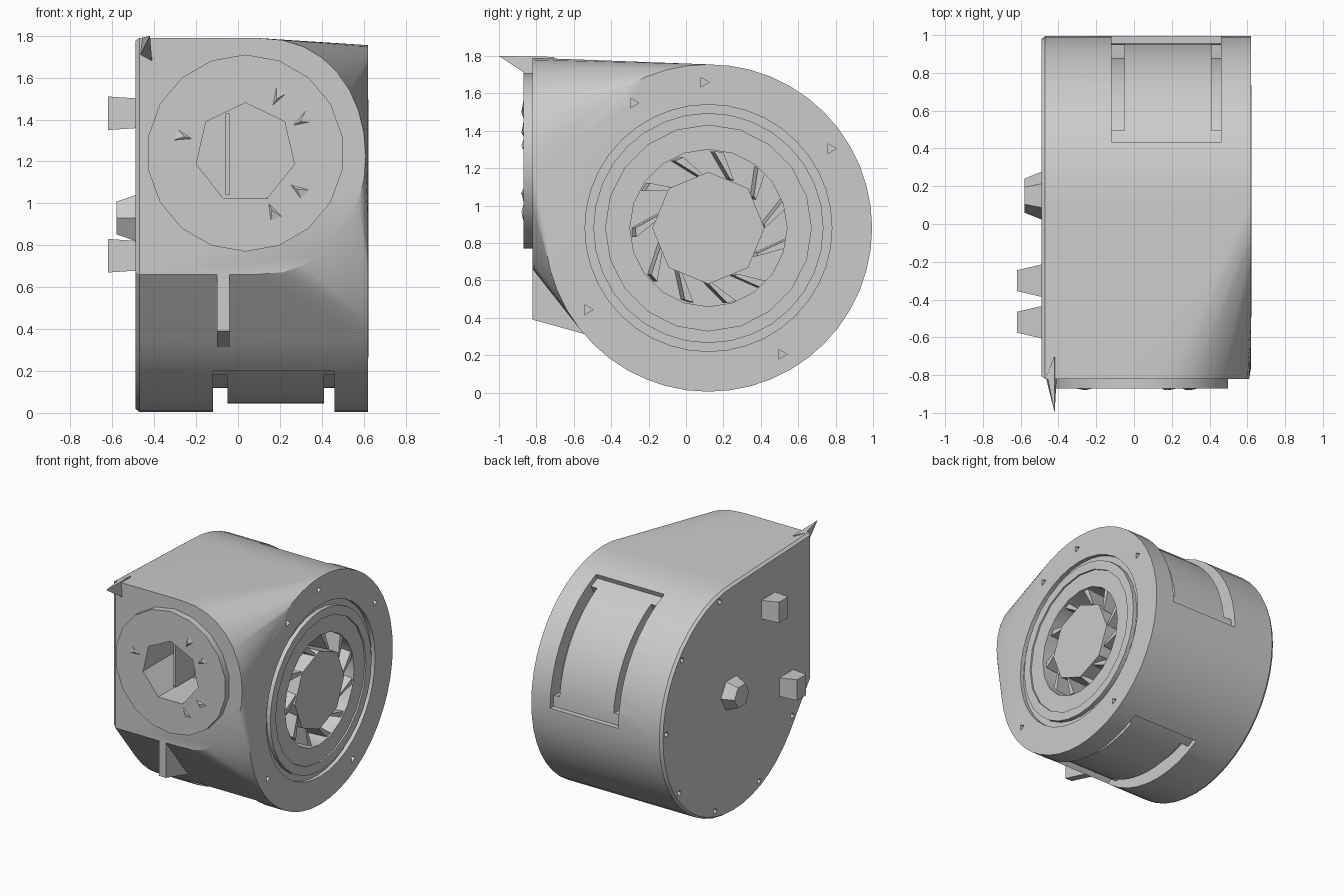
import bpy, bmesh, random
from math import sin, cos, pi, radians
from mathutils import Matrix, Vector

random.seed(4)
cube = bpy.data.objects.get("Cube")
if cube:
    bpy.data.objects.remove(cube, do_unlink=True)

metal = bpy.data.materials.new("light_grey_metal")
metal.use_nodes = True
grey = (0.6, 0.6, 0.6, 1)
metal.diffuse_color = grey
metal.node_tree.nodes["Principled BSDF"].inputs["Base Color"].default_value = grey

CY, CZ, R = 0.12, 0.88, 0.875      # scroll centre and radius
OX, OZ = 0.035, 1.24               # outlet centre
FRONT, LEFT, RIGHT = -0.82, 0.62, -0.49


def finish(name, bm):
    bmesh.ops.recalc_face_normals(bm, faces=bm.faces)
    mesh = bpy.data.meshes.new(name)
    bm.to_mesh(mesh)
    bm.free()
    obj = bpy.data.objects.new(name, mesh)
    bpy.context.collection.objects.link(obj)
    mesh.materials.append(metal)
    return obj


def hull(name, points):
    bm = bmesh.new()
    for p in points:
        bm.verts.new(p)
    result = bmesh.ops.convex_hull(bm, input=bm.verts)
    spare = [v for v in bm.verts if not v.link_faces]
    bmesh.ops.delete(bm, geom=spare, context='VERTS')
    bmesh.ops.dissolve_limit(bm, angle_limit=0.01, verts=bm.verts, edges=bm.edges)
    return finish(name, bm)


def prism(name, outline, x0, x1):
    """Extrude a (y, z) outline along x."""
    bm = bmesh.new()
    face = bm.faces.new([bm.verts.new((x0, y, z)) for y, z in outline])
    new = bmesh.ops.extrude_face_region(bm, geom=[face])["geom"]
    moved = [g for g in new if isinstance(g, bmesh.types.BMVert)]
    bmesh.ops.translate(bm, verts=moved, vec=(x1 - x0, 0, 0))
    return finish(name, bm)


def arc(r, a0, a1, n):
    return [(CY + r * cos(a0 + (a1 - a0) * i / n),
             CZ + r * sin(a0 + (a1 - a0) * i / n)) for i in range(n + 1)]


def disc(name, axis, centre, r, length, sides, r2=None):
    """Cylinder or cone about the x or y axis, given by its middle."""
    turn = Matrix.Rotation(pi / 2, 4, 'Y' if axis == 'X' else 'X')
    bm = bmesh.new()
    bmesh.ops.create_cone(bm, cap_ends=True, segments=sides, radius1=r,
                          radius2=r if r2 is None else r2, depth=length,
                          matrix=Matrix.Translation(centre) @ turn)
    return finish(name, bm)


def cut(obj, *cutters):
    bpy.context.view_layer.objects.active = obj
    for c in cutters:
        mod = obj.modifiers.new("cut", 'BOOLEAN')
        mod.operation, mod.solver, mod.object = 'DIFFERENCE', 'EXACT', c
        bpy.ops.object.modifier_apply(modifier=mod.name)
    for c in cutters:
        bpy.data.objects.remove(c, do_unlink=True)


def smooth(obj):
    bpy.ops.object.select_all(action='DESELECT')
    obj.select_set(True)
    bpy.context.view_layer.objects.active = obj
    bpy.ops.object.shade_smooth_by_angle(angle=radians(28))


# Scroll housing: round drum blended into a rounded front outlet
points = []
for x, r in ((RIGHT, R - 0.015), (RIGHT + 0.02, R), (LEFT, R)):
    points += [(x, y, z) for y, z in arc(r, 0, 2 * pi, 48)[:-1]]
for z in (0.66, 1.79):
    points += [(RIGHT + 0.02, FRONT, z), (RIGHT, FRONT + 0.015, z + (0.015 if z < 1 else -0.015))]
for i in range(17):
    a = -pi / 2 + pi * i / 16
    points.append((0.08 + 0.53 * cos(a) ** 0.85, FRONT, 1.225 + 0.565 * sin(a)))
housing = hull("scroll_housing", points)

# Recessed windows around the drum, each with a slot at both ends
for a0, a1 in ((0, 69), (-129, -60)):
    a0, a1 = radians(a0), radians(a1)
    for x0, x1, depth in ((-0.12, 0.46, 0.835), (-0.12, -0.05, 0.76), (0.41, 0.46, 0.76)):
        inset = 0.1 if depth < 0.8 else 0
        outline = arc(1.0, a0 + inset, a1 - inset, 16) + arc(depth, a1 - inset, a0 + inset, 16)
        cut(housing, prism("window_cutter", outline, x0, x1))

# Intake recess and central opening
cut(housing,
    disc("recess_cutter", 'X', (LEFT, CY, CZ), 0.66, 0.06, 40),
    disc("opening_cutter", 'X', (LEFT, CY, CZ), 0.42, 0.4, 20))

# Screw holes on both side faces
for a in (92, 33, -60, -146, 121):
    y, z = arc(0.78, radians(a), 0, 1)[0]
    cut(housing, disc("screw_cutter", 'X', (LEFT, y, z), 0.03, 0.1, 3))
for k in range(7):
    y, z = arc(0.82, radians(-150 + 38 * k), 0, 1)[0]
    cut(housing, disc("screw_cutter", 'X', (RIGHT, y, z), 0.022, 0.06, 6))

# Outlet bore and flange
cut(housing, disc("bore_cutter", 'Y', (OX, FRONT, OZ), 0.24, 0.7, 7))
flange = disc("outlet_flange", 'Y', (OX, FRONT - 0.02, OZ), 0.47, 0.06, 18)
cut(flange, disc("bore_cutter", 'Y', (OX, FRONT, OZ), 0.24, 0.3, 7))
smooth(housing)
smooth(flange)

# Bore divider
hull("outlet_divider", [(x, y, z) for x in (-0.06, -0.04) for y in (-0.7, -0.45)
                        for z in (1.04, 1.43)])

# Stepped intake rings
for name, outer, inner, x0, x1 in (("intake_ring_outer", 0.615, 0.55, 0.57, 0.622),
                                   ("intake_ring_inner", 0.56, 0.42, 0.57, 0.61)):
    ring = disc(name, 'X', ((x0 + x1) / 2, CY, CZ), outer, x1 - x0, 32)
    cut(ring, disc("ring_cutter", 'X', (LEFT, CY, CZ), inner, 0.4, 20))
    smooth(ring)

# Fan hub with slanted blades filling the opening
disc("fan_hub", 'X', (0.51, CY, CZ), 0.3, 0.2, 8)
for k in range(11):
    a = 2 * pi * k / 11
    tip = a + 0.3 + random.uniform(-0.08, 0.08)
    edge = arc(0.28, a, a + 0.08, 1) + arc(0.41, tip, tip + 0.12, 1)
    hull("fan_blade", [(x, y + s, z) for y, z in edge for x, s in ((0.43, 0), (0.6, 0.02))])

# Broken guard vanes around the outlet
for a in (30, 60, -35, -65, 165):
    a = radians(a)
    d = Vector((cos(a), 0, sin(a)))
    side = Vector((-sin(a), 0, cos(a)))
    c = Vector((OX, FRONT - 0.04, OZ))
    hull("guard_vane", [c + d * 0.23, c + d * 0.4 + side * 0.06, c + d * 0.38 - side * 0.05,
                        c + d * 0.3 + Vector((0, -0.02, 0))])

# Gusset below the outlet
prism("front_gusset", [(FRONT, 0.68), (FRONT, 0.39), (-0.53, 0.31), (-0.4, 0.5), (-0.6, 0.75)],
      -0.1, -0.04)

# Sharp tab on the top front corner
hull("corner_tab", [(-0.42, -1.0, 1.8), (-0.47, -0.8, 1.7), (-0.41, -0.82, 1.68),
                    (-0.42, -0.7, 1.795), (-0.46, -0.8, 1.79)])

# Motor shaft nub and two mounting lugs on the flat side
disc("shaft_nub", 'X', (-0.53, 0.15, 0.93), 0.09, 0.1, 6, 0.13)
for y, z in ((-0.3, 1.43), (-0.52, 0.75)):
    base = [(RIGHT + 0.02, y + s * 0.09, z + t * 0.07) for s in (-1, 1) for t in (-1, 1)]
    end = [(-0.62, y + s * 0.055, z + t * 0.08) for s in (-1, 1) for t in (-1, 1)]
    hull("mounting_lug", base + end)
